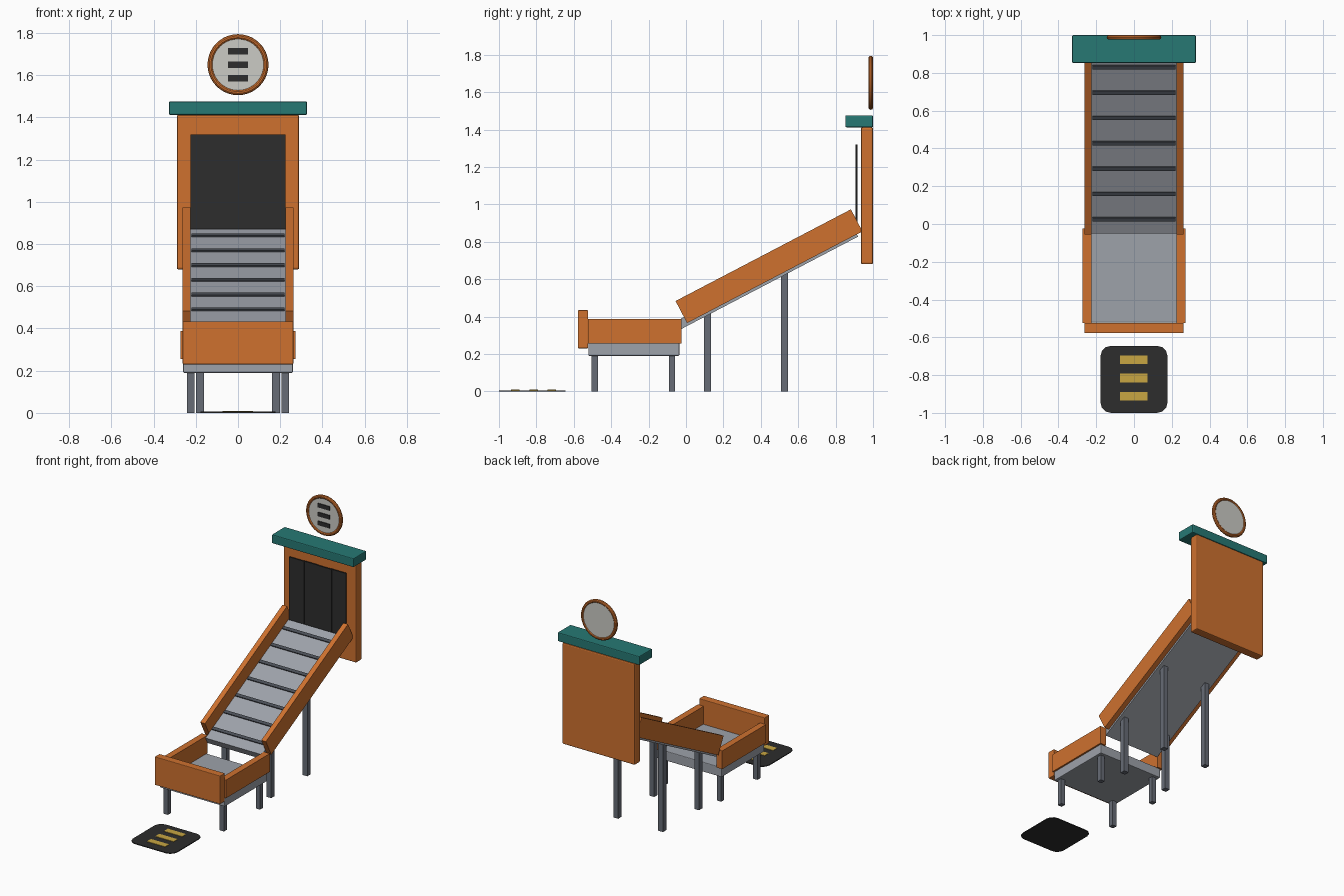
import bpy, bmesh, math
from mathutils import Matrix

if "Cube" in bpy.data.objects:
    bpy.data.objects.remove(bpy.data.objects["Cube"])


def material(name, rgb):
    m = bpy.data.materials.new(name)
    m.diffuse_color = (*rgb, 1.0)
    m.use_nodes = True
    m.node_tree.nodes["Principled BSDF"].inputs["Base Color"].default_value = m.diffuse_color
    return m


ORANGE = material("orange paint", (0.62, 0.165, 0.028))
TEAL = material("teal paint", (0.020, 0.190, 0.175))
GREY = material("light grey metal", (0.34, 0.36, 0.40))
STEEL = material("leg steel", (0.135, 0.15, 0.18))
SLAT = material("dark slat", (0.068, 0.076, 0.092))
BLACK = material("black rubber", (0.026, 0.026, 0.026))
WHITE = material("off white", (0.60, 0.60, 0.56))
YELLOW = material("yellow marking", (0.58, 0.38, 0.055))


def finish(bm, name, mat):
    mesh = bpy.data.meshes.new(name)
    bm.to_mesh(mesh)
    bm.free()
    mesh.materials.append(mat)
    ob = bpy.data.objects.new(name, mesh)
    bpy.context.collection.objects.link(ob)
    return ob


def box(name, mat, x, y, z, bevel=0.0, place=None):
    """Box from (min, max) ranges, optionally bevelled and then placed by a matrix."""
    bm = bmesh.new()
    bmesh.ops.create_cube(bm, size=1)
    for v in bm.verts:
        for i, (lo, hi) in enumerate((x, y, z)):
            v.co[i] = lo if v.co[i] < 0 else hi
    if bevel:
        bmesh.ops.bevel(bm, geom=bm.edges[:], offset=bevel, segments=2,
                        profile=0.5, affect='EDGES')
    if place:
        bm.transform(place)
    return finish(bm, name, mat)


def mirrored(name, mat, x, y, z, **kw):
    box(name + "_right", mat, x, y, z, **kw)
    box(name + "_left", mat, (-x[1], -x[0]), y, z, **kw)


# Back panel with canopy
box("back_panel", ORANGE, (-0.29, 0.29), (0.935, 1.0), (0.68, 1.412), 0.008)
box("canopy", TEAL, (-0.327, 0.327), (0.852, 1.0), (1.412, 1.476), 0.006)

# Overlapping curtain strips
for i in range(4):
    cx = -0.165 + 0.11 * i
    dy = 0.003 * (i % 2)
    box(f"curtain_strip_{i + 1}", BLACK, (cx - 0.06, cx + 0.06),
        (0.906 + dy, 0.915 + dy), (0.86, 1.32))

# Round sign: disc, rim and plain bars
bm = bmesh.new()
bmesh.ops.create_cone(bm, cap_ends=True, segments=40, radius1=0.13, radius2=0.13, depth=0.014,
                      matrix=Matrix.Translation((0, 0.989, 1.65)) @ Matrix.Rotation(math.pi / 2, 4, 'X'))
finish(bm, "sign_disc", WHITE)
bpy.ops.mesh.primitive_torus_add(major_radius=0.132, minor_radius=0.0125, major_segments=40,
                                 minor_segments=10, location=(0, 0.988, 1.65),
                                 rotation=(math.pi / 2, 0, 0))
rim = bpy.context.object
rim.name = "sign_rim"
rim.data.materials.append(ORANGE)
bpy.ops.object.shade_smooth_by_angle()
for i in (-1, 0, 1):
    z = 1.65 + 0.064 * i
    box(f"sign_bar_{i + 2}", BLACK, (-0.047, 0.047), (0.977, 0.983), (z - 0.015, z + 0.015))

# Sloping chute: local y runs up the slope, local z = 0 is the bed underside
ANGLE = math.radians(27.6)
SLOPE = Matrix.Translation((0, 0.4465, 0.580)) @ Matrix.Rotation(ANGLE, 4, 'X')
box("chute_bed", GREY, (-0.225, 0.225), (-0.534, 0.534), (0, 0.05), place=SLOPE)
mirrored("chute_rail", ORANGE, (0.225, 0.262), (-0.49, 0.568), (0.014, 0.147), place=SLOPE)
for i in range(7):
    y = (0.025 + 0.134 * i - 0.4465 + 0.025) / math.cos(ANGLE)
    box(f"chute_slat_{i + 1}", SLAT, (-0.22, 0.22), (y - 0.011, y + 0.011),
        (0.045, 0.058), place=SLOPE)

# Chute legs
for label, y, top in (("front", 0.115, 0.43), ("rear", 0.527, 0.64)):
    mirrored(f"chute_{label}_leg", STEEL, (0.16, 0.198), (y - 0.019, y + 0.019), (0, top))

# Catch tray
box("tray_base", GREY, (-0.26, 0.26), (-0.522, -0.036), (0.19, 0.26), 0.005)
box("tray_front_wall", ORANGE, (-0.262, 0.262), (-0.578, -0.523), (0.23, 0.434), 0.004)
mirrored("tray_side_wall", ORANGE, (0.225, 0.272), (-0.525, -0.025), (0.256, 0.388))
for label, y in (("front", -0.488), ("rear", -0.075)):
    mirrored(f"tray_{label}_leg", STEEL, (0.207, 0.241), (y - 0.017, y + 0.017), (0, 0.195))

# Floor mat with rounded corners and plain bars
bm = bmesh.new()
bmesh.ops.create_cube(bm, size=1, matrix=Matrix.Translation((0, -0.8225, 0.003))
                      @ Matrix.Diagonal((0.355, 0.355, 0.006, 1)))
upright = [e for e in bm.edges if abs(e.verts[0].co.z - e.verts[1].co.z) > 0.001]
bmesh.ops.bevel(bm, geom=upright, offset=0.055, segments=3, profile=0.5, affect='EDGES')
finish(bm, "floor_mat", BLACK)
for i in (-1, 0, 1):
    y = -0.815 + 0.097 * i
    box(f"mat_bar_{i + 2}", YELLOW, (-0.074, 0.072), (y - 0.023, y + 0.023), (0.005, 0.009))
